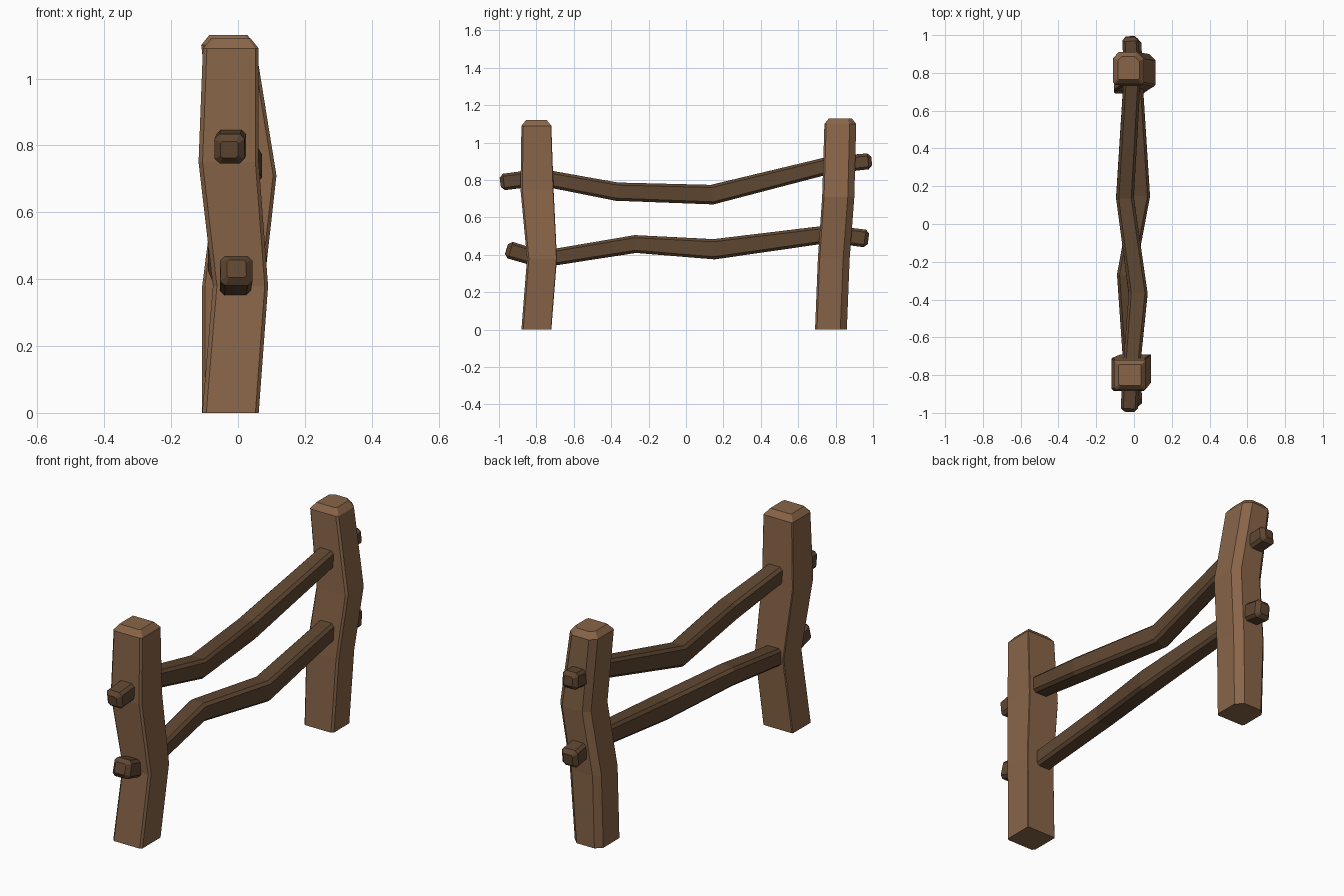
import bpy, bmesh
from mathutils import Vector

if "Cube" in bpy.data.objects:
    bpy.data.objects.remove(bpy.data.objects["Cube"])


def material(name, color):
    m = bpy.data.materials.new(name)
    m.diffuse_color = (*color, 1)
    m.use_nodes = True
    m.node_tree.nodes["Principled BSDF"].inputs["Base Color"].default_value = m.diffuse_color
    return m


POST = material("post_wood", (0.25, 0.13, 0.065))
RAIL = material("rail_wood", (0.115, 0.062, 0.031))


def chamfered(x0, x1, y0, y1, c):
    """Rectangle with one chamfer per corner, counter-clockwise from (x0, y0)."""
    a, b, d, e = c
    return [(x0, y0 + a), (x0 + a, y0), (x1 - b, y0), (x1, y0 + b),
            (x1, y1 - d), (x1 - d, y1), (x0 + e, y1), (x0, y1 - e)]


def loft(name, rings, mat):
    """Skin a row of rings and close both ends."""
    bm = bmesh.new()
    loops = [[bm.verts.new(p) for p in r] for r in rings]
    n = len(loops[0])
    for lo, hi in zip(loops, loops[1:]):
        for i in range(n):
            j = (i + 1) % n
            bm.faces.new((lo[i], lo[j], hi[j], hi[i]))
    bm.faces.new(loops[0][::-1])
    bm.faces.new(loops[-1])
    bmesh.ops.recalc_face_normals(bm, faces=bm.faces)
    me = bpy.data.meshes.new(name)
    bm.to_mesh(me)
    bm.free()
    me.materials.append(mat)
    bpy.context.collection.objects.link(bpy.data.objects.new(name, me))


def post(name, levels, chamfers):
    """Levels are (z, x0, x1, y0, y1)."""
    rings = [[(x, y, z) for x, y in chamfered(*box, chamfers)]
             for z, *box in levels]
    # bevelled cap
    z, x0, x1, y0, y1 = levels[-1]
    s = 0.024
    cap = chamfered(x0 + s, x1 - s, y0 + s, y1 - s, [c * 0.7 for c in chamfers])
    rings.append([(x, y, z + 0.03) for x, y in cap])
    loft(name, rings, POST)


def rail(name, path):
    """Path points are (x, y, z, width, height); bevelled ends."""
    pts = [Vector(p[:3]) for p in path]
    rings = []

    def ring(centre, t, w, h, c):
        side = t.cross(Vector((0, 0, 1))).normalized()
        up = side.cross(t).normalized()
        return [centre + side * u + up * v
                for u, v in chamfered(-w / 2, w / 2, -h / 2, h / 2, [c] * 4)]

    last = len(pts) - 1
    for i, p in enumerate(pts):
        before = (p - pts[max(i - 1, 0)]).normalized()
        after = (pts[min(i + 1, last)] - p).normalized()
        t = (before + after).normalized()
        w, h = path[i][3:]
        full = ring(p, t, w, h, 0.014)
        if i == 0:
            rings += [ring(p - t * 0.02, t, w - 0.038, h - 0.038, 0.006), full]
        elif i == last:
            rings += [full, ring(p + t * 0.02, t, w - 0.038, h - 0.038, 0.006)]
        else:
            rings.append(full)
    loft(name, rings, RAIL)


# posts
post("front_post", [
    (0.00, -0.107, 0.062, -0.88, -0.72),
    (0.38, -0.075, 0.090, -0.85, -0.69),
    (0.75, -0.118, 0.062, -0.885, -0.708),
    (1.09, -0.105, 0.062, -0.88, -0.72)], (0.012, 0.01, 0.003, 0.004))
post("back_post", [
    (0.00, -0.107, 0.060, 0.69, 0.86),
    (0.38, -0.107, 0.078, 0.705, 0.875),
    (0.71, -0.065, 0.115, 0.728, 0.90),
    (1.10, -0.110, 0.052, 0.74, 0.91)], (0.008, 0.01, 0.035, 0.03))

# rails, passing through the posts
rail("upper_rail", [
    (-0.025, -0.972, 0.790, 0.09, 0.088),
    (-0.015, -0.78, 0.815, 0.09, 0.09),
    (0.022, -0.37, 0.738, 0.10, 0.098),
    (-0.048, 0.14, 0.722, 0.094, 0.105),
    (-0.01, 0.77, 0.880, 0.09, 0.092),
    (-0.018, 0.972, 0.900, 0.086, 0.085)])
rail("lower_rail", [
    (-0.005, -0.94, 0.425, 0.096, 0.092),
    (-0.01, -0.775, 0.376, 0.09, 0.09),
    (-0.042, -0.27, 0.458, 0.096, 0.095),
    (0.036, 0.15, 0.430, 0.098, 0.108),
    (0.0, 0.77, 0.512, 0.09, 0.094),
    (-0.005, 0.955, 0.488, 0.09, 0.094)])
